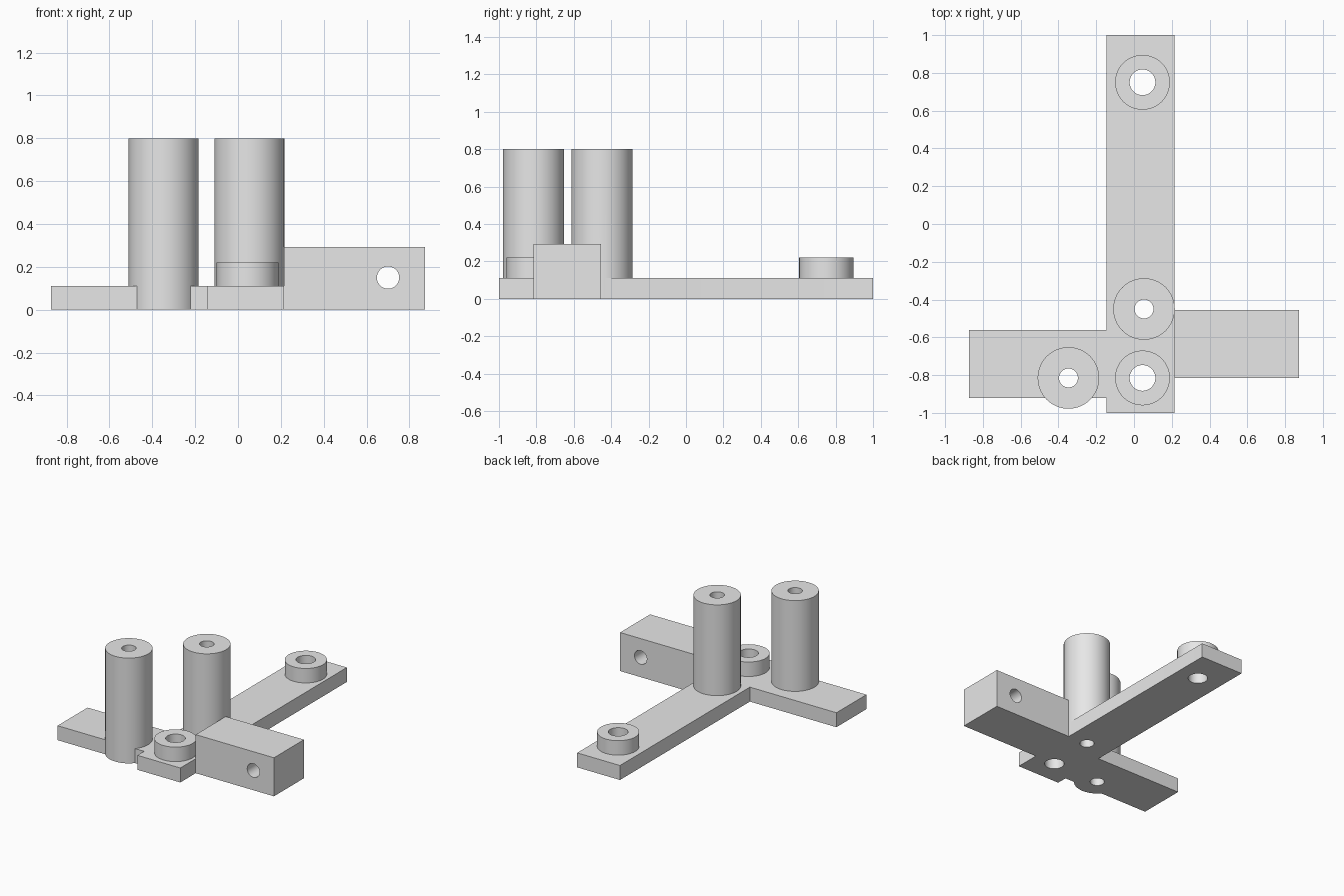
import bpy
import math

cube = bpy.data.objects.get("Cube")
if cube:
    bpy.data.objects.remove(cube, do_unlink=True)

grey = bpy.data.materials.new("light grey")
grey.use_nodes = True
colour = (0.8, 0.8, 0.8, 1.0)
grey.diffuse_color = colour
grey.node_tree.nodes["Principled BSDF"].inputs["Base Color"].default_value = colour

PLATE = 0.11   # thickness of the flat arms


def box(name, x, y, height):
    """Box standing on the ground, given its x and y ranges."""
    bpy.ops.mesh.primitive_cube_add(
        size=1, location=(sum(x) / 2, sum(y) / 2, height / 2))
    ob = bpy.context.object
    ob.name = name
    ob.scale = (x[1] - x[0], y[1] - y[0], height)
    bpy.ops.object.transform_apply(location=True, rotation=True, scale=True)
    ob.data.materials.append(grey)
    return ob


def cylinder(name, radius, depth, location, rotation=(0, 0, 0)):
    bpy.ops.mesh.primitive_cylinder_add(
        vertices=64, radius=radius, depth=depth, location=location, rotation=rotation)
    ob = bpy.context.object
    ob.name = name
    bpy.ops.object.transform_apply(location=True, rotation=True, scale=True)
    ob.data.materials.append(grey)
    return ob


def combine(target, tool, operation):
    """Apply a boolean to the target and discard the tool."""
    tool.hide_render = True
    mod = target.modifiers.new("combine", 'BOOLEAN')
    mod.operation = operation
    mod.solver = 'EXACT'
    mod.object = tool
    bpy.ops.object.select_all(action='DESELECT')
    bpy.context.view_layer.objects.active = target
    target.select_set(True)
    bpy.ops.object.modifier_apply(modifier=mod.name)
    bpy.data.objects.remove(tool, do_unlink=True)


# Long bar, side arm and clamp block
bracket = box("bracket", (-0.145, 0.215), (-1, 1), PLATE)
combine(bracket, box("side_arm", (-0.873, -0.1), (-0.92, -0.56), PLATE), 'UNION')
combine(bracket, box("block", (0.215, 0.873), (-0.815, -0.455), 0.293), 'UNION')

# Tall posts and low bosses: name, x, y, outer radius, height, bore radius
posts = [
    ("side_post", -0.347, -0.815, 0.163, 0.80, 0.05),
    ("centre_post", 0.053, -0.45, 0.163, 0.80, 0.05),
    ("front_boss", 0.045, -0.815, 0.145, 0.22, 0.068),
    ("back_boss", 0.045, 0.75, 0.145, 0.22, 0.068),
]
for name, x, y, radius, height, bore in posts:
    combine(bracket, cylinder(name, radius, height, (x, y, height / 2)), 'UNION')

# Vertical bores through every post
for name, x, y, radius, height, bore in posts:
    combine(bracket, cylinder(name + "_bore", bore, 2, (x, y, 0.5)), 'DIFFERENCE')

# Cross hole through the block
combine(bracket, cylinder("cross_hole", 0.052, 1, (0.70, -0.635, 0.15),
                          (math.pi / 2, 0, 0)), 'DIFFERENCE')

bpy.ops.object.select_all(action='DESELECT')
bracket.select_set(True)
bpy.context.view_layer.objects.active = bracket
bpy.ops.object.shade_smooth_by_angle(angle=math.radians(30))
